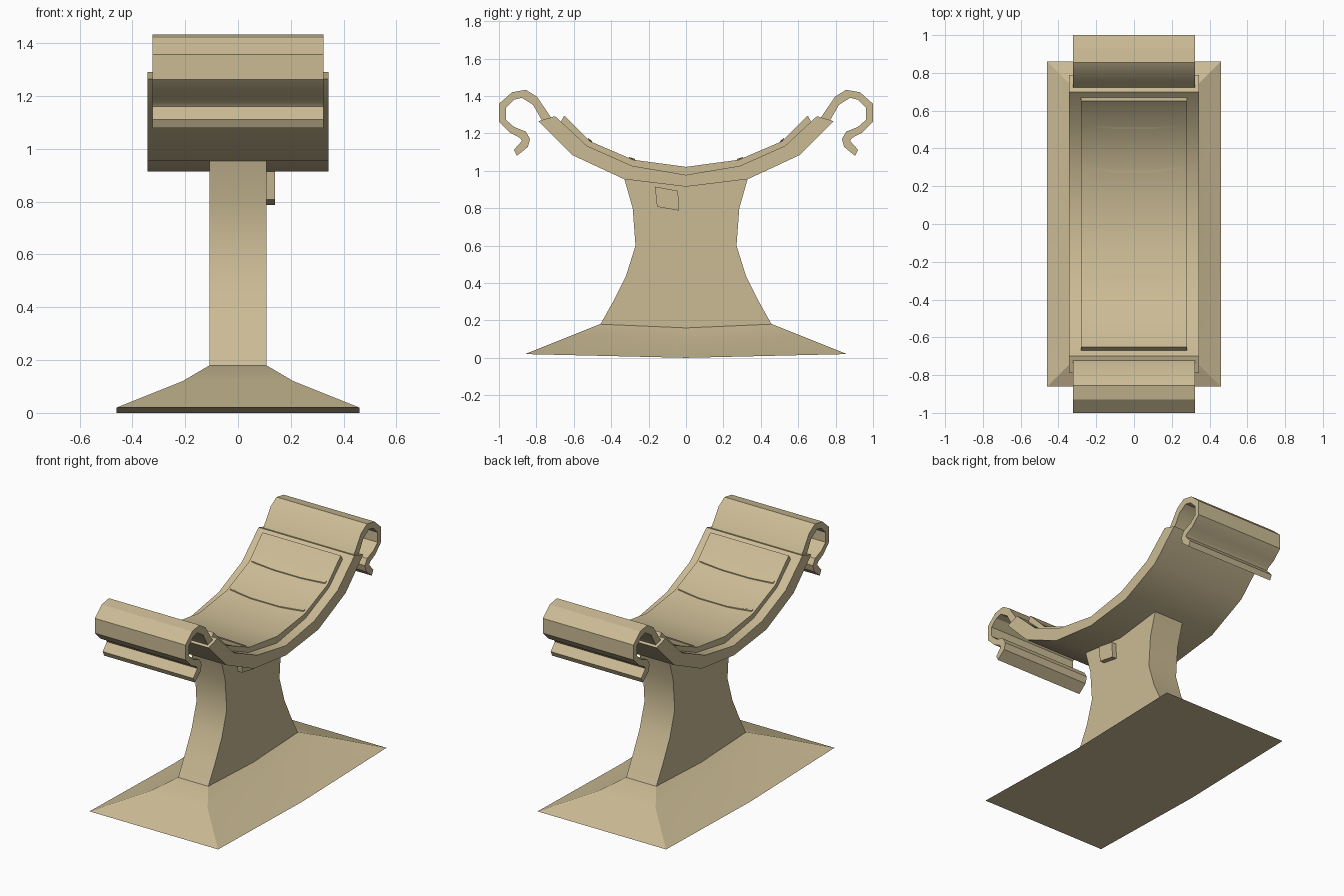
import bpy, bmesh, math

cube = bpy.data.objects.get("Cube")
if cube:
    bpy.data.objects.remove(cube, do_unlink=True)

TAN = (0.60, 0.50, 0.30, 1)
mat = bpy.data.materials.new("sandy tan")
mat.use_nodes = True
mat.diffuse_color = TAN
mat.node_tree.nodes["Principled BSDF"].inputs["Base Color"].default_value = TAN


def finish(name, bm):
    """Turn a bmesh into a smooth-shaded object with crisp edges."""
    bmesh.ops.recalc_face_normals(bm, faces=bm.faces)
    mesh = bpy.data.meshes.new(name)
    bm.to_mesh(mesh)
    bm.free()
    mesh.materials.append(mat)
    ob = bpy.data.objects.new(name, mesh)
    bpy.context.collection.objects.link(ob)
    bpy.ops.object.select_all(action='DESELECT')
    ob.select_set(True)
    bpy.context.view_layer.objects.active = ob
    bpy.ops.object.shade_smooth_by_angle(angle=math.radians(30))
    return ob


def loft(name, rings):
    """Skin a list of closed rings and cap both ends."""
    bm = bmesh.new()
    rows = [[bm.verts.new(p) for p in ring] for ring in rings]
    n = len(rows[0])
    for a, b in zip(rows, rows[1:]):
        for i in range(n):
            j = (i + 1) % n
            bm.faces.new((a[i], a[j], b[j], b[i]))
    bm.faces.new(rows[0])
    bm.faces.new(rows[-1])
    return finish(name, bm)


def extrude(name, profile, x0, x1):
    """Extrude a (y, z) outline along x."""
    return loft(name, [[(x, y, z) for y, z in profile] for x in (x0, x1)])


def mirrored(half):
    """Mirror a half line, starting at y = 0, to both sides."""
    return [(-y, z) for y, z in reversed(half) if y > 0] + list(half)


def height(line, y):
    """Height of a half line at distance y from the centre."""
    for (y0, z0), (y1, z1) in zip(line, line[1:]):
        if abs(y) <= y1:
            return z0 + (z1 - z0) * (abs(y) - y0) / (y1 - y0)
    return line[-1][1]


# Flared foot, bowed slightly downwards in the middle
def foot_ring(x, y, z_end, z_mid):
    return [(x, -y, z_end), (x, 0, z_mid), (x, y, z_end),
            (-x, y, z_end), (-x, 0, z_mid), (-x, -y, z_end)]


loft("foot", [foot_ring(0.46, 0.86, 0.02, 0.0),
              foot_ring(0.21, 0.61, 0.12, 0.10),
              foot_ring(0.108, 0.46, 0.18, 0.16)])

# Waisted pillar
side = [(0.46, 0.175), (0.39, 0.30), (0.32, 0.44), (0.27, 0.60), (0.285, 0.80), (0.33, 0.957)]
pillar = [(0, 0.155)] + side + [(0, 0.917)] + [(-y, z) for y, z in reversed(side)]
extrude("pillar", pillar, -0.108, 0.108)

# Curved cradle
under = [(0, 0.915), (0.33, 0.955), (0.61, 1.085), (0.79, 1.265)]
upper = [(0, 0.978), (0.29, 1.027), (0.53, 1.134), (0.70, 1.292)]
extrude("cradle", mirrored(under) + mirrored(upper)[::-1], -0.343, 0.343)

# Raised pad lying in the cradle
pad_top = [(0, 1.021), (0.283, 1.059), (0.513, 1.158), (0.65, 1.295)]
pad_low = [(0, 0.97), (0.29, 1.02), (0.53, 1.128), (0.67, 1.262)]
extrude("pad", mirrored(pad_low) + mirrored(pad_top)[::-1], -0.28, 0.28)

# Thin bowed seams across the pad
for label, row, bow in (("inner", 0.30, 0.022), ("outer", 0.52, 0.012)):
    for end, sign in (("front", -1), ("back", 1)):
        rings = []
        for x in (-0.265, -0.1, 0.1, 0.265):
            y = row - bow * (abs(x) < 0.2)
            ring = []
            for dy, dz in ((-0.005, -0.01), (0.005, -0.01), (0.005, 0.006), (-0.005, 0.006)):
                ring.append((x, sign * (y + dy), height(pad_top, y + dy) + dz))
            rings.append(ring)
        loft(f"{end}_{label}_seam", rings)

# Scrolled hooks at both ends
hook = [(0.70, 1.25), (0.72, 1.283), (0.797, 1.396), (0.856, 1.433), (0.93, 1.42),
        (1.0, 1.358), (1.0, 1.262), (0.94, 1.203), (0.888, 1.176), (0.877, 1.16),
        (0.92, 1.112), (0.904, 1.08), (0.845, 1.128), (0.834, 1.171), (0.856, 1.209),
        (0.92, 1.235), (0.963, 1.273), (0.963, 1.337), (0.92, 1.38), (0.877, 1.39),
        (0.818, 1.353), (0.775, 1.278), (0.75, 1.24)]
for end, sign in (("front", -1), ("back", 1)):
    extrude(end + "_hook", [(sign * y, z) for y, z in hook], -0.324, 0.324)

# Small block on the left of the pillar
block = [(-0.166, 0.915), (-0.043, 0.893), (-0.037, 0.787), (-0.155, 0.808)]
extrude("side_block", block, 0.10, 0.14)
